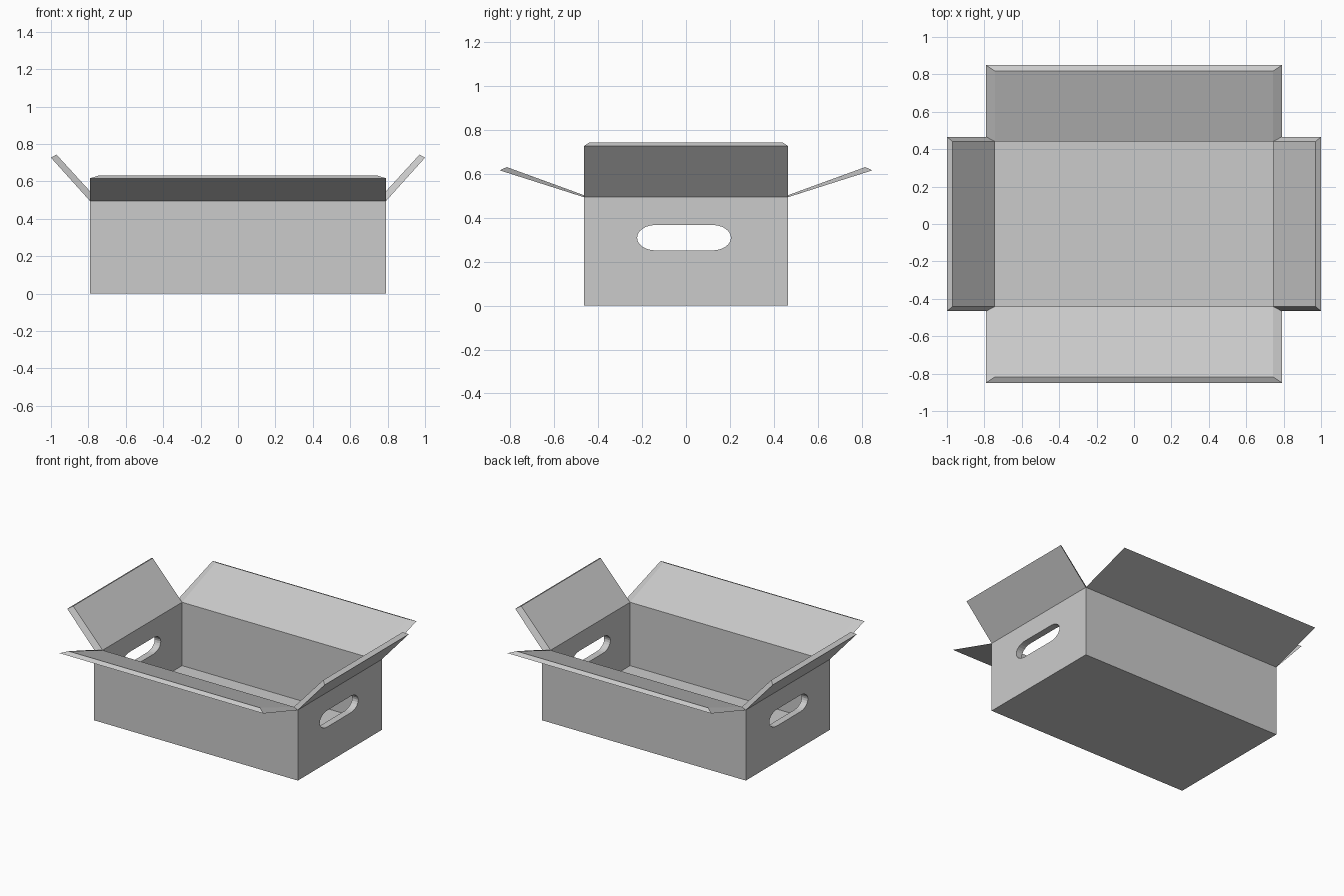
import bpy, bmesh, math

if "Cube" in bpy.data.objects:
    bpy.data.objects.remove(bpy.data.objects["Cube"])

X, Y, H = 0.791, 0.466, 0.495      # outer half width, half depth, wall height
IX, IY, FLOOR = 0.743, 0.441, 0.05  # inner half width, half depth, floor height

card = bpy.data.materials.new("grey_card")
card.diffuse_color = (0.6, 0.6, 0.6, 1)
card.use_nodes = True
card.node_tree.nodes["Principled BSDF"].inputs["Base Color"].default_value = card.diffuse_color


def make(name, bm):
    bmesh.ops.recalc_face_normals(bm, faces=bm.faces)
    mesh = bpy.data.meshes.new(name)
    bm.to_mesh(mesh)
    bm.free()
    mesh.materials.append(card)
    obj = bpy.data.objects.new(name, mesh)
    bpy.context.collection.objects.link(obj)
    return obj


def ring(bm, x, y, z):
    return [bm.verts.new((sx * x, sy * y, z))
            for sx, sy in ((-1, -1), (1, -1), (1, 1), (-1, 1))]


# Open box: outer shell, rim, inner shell and floor
bm = bmesh.new()
rings = [ring(bm, X, Y, 0), ring(bm, X, Y, H), ring(bm, IX, IY, H), ring(bm, IX, IY, FLOOR)]
bm.faces.new(rings[0][::-1])
bm.faces.new(rings[-1])
for a, b in zip(rings, rings[1:]):
    for i in range(4):
        j = (i + 1) % 4
        bm.faces.new((a[i], a[j], b[j], b[i]))
box = make("box_body", bm)

# Hand holes through both end walls: a slot with elliptical ends
bm = bmesh.new()
profile = []
for side in (1, -1):
    for i in range(13):
        t = math.radians(-90 + 15 * i)
        profile.append((-0.009 + side * (0.130 + 0.084 * math.cos(t)),
                        0.310 + side * 0.058 * math.sin(t)))
face = bm.faces.new([bm.verts.new((-1.2, y, z)) for y, z in profile])
out = bmesh.ops.extrude_face_region(bm, geom=[face])
bmesh.ops.translate(bm, vec=(2.4, 0, 0),
                    verts=[v for v in out["geom"] if isinstance(v, bmesh.types.BMVert)])
cutter = make("hand_hole_cutter", bm)
cutter.hide_render = True
cutter.hide_set(True)
cut = box.modifiers.new("hand_holes", "BOOLEAN")
cut.operation = "DIFFERENCE"
cut.solver = "EXACT"
cut.object = cutter


# Flaps: bevel-edged boards that grow out of the mitred rim
def flap(name, place, outer, inner):
    bm = bmesh.new()
    strips = []
    for half, reach, z in (outer[:2] + (H,), outer[:1] + outer[2:],
                           inner[:1] + inner[2:], inner[:2] + (H,)):
        strips.append([bm.verts.new(place(s * half, reach, z)) for s in (-1, 1)])
    for a, b in zip(strips, strips[1:]):
        bm.faces.new((a[0], a[1], b[1], b[0]))
    for k in (0, 1):
        bm.faces.new([s[k] for s in strips])
    bm.faces.new((strips[3][0], strips[3][1], strips[0][1], strips[0][0]))
    make(name, bm)


# Each tuple: half length, hinge distance, tip distance, tip height
for label, s in (("front", -1), ("back", 1)):
    flap(label + "_flap", lambda a, r, z: (a, s * r, z),
         (X, Y, 0.849, 0.617), (IX, IY, 0.817, 0.632))
for label, s in (("left", -1), ("right", 1)):
    flap(label + "_flap", lambda a, r, z: (s * r, a, z),
         (Y, X, 1.0, 0.727), (IY, IX, 0.971, 0.744))
